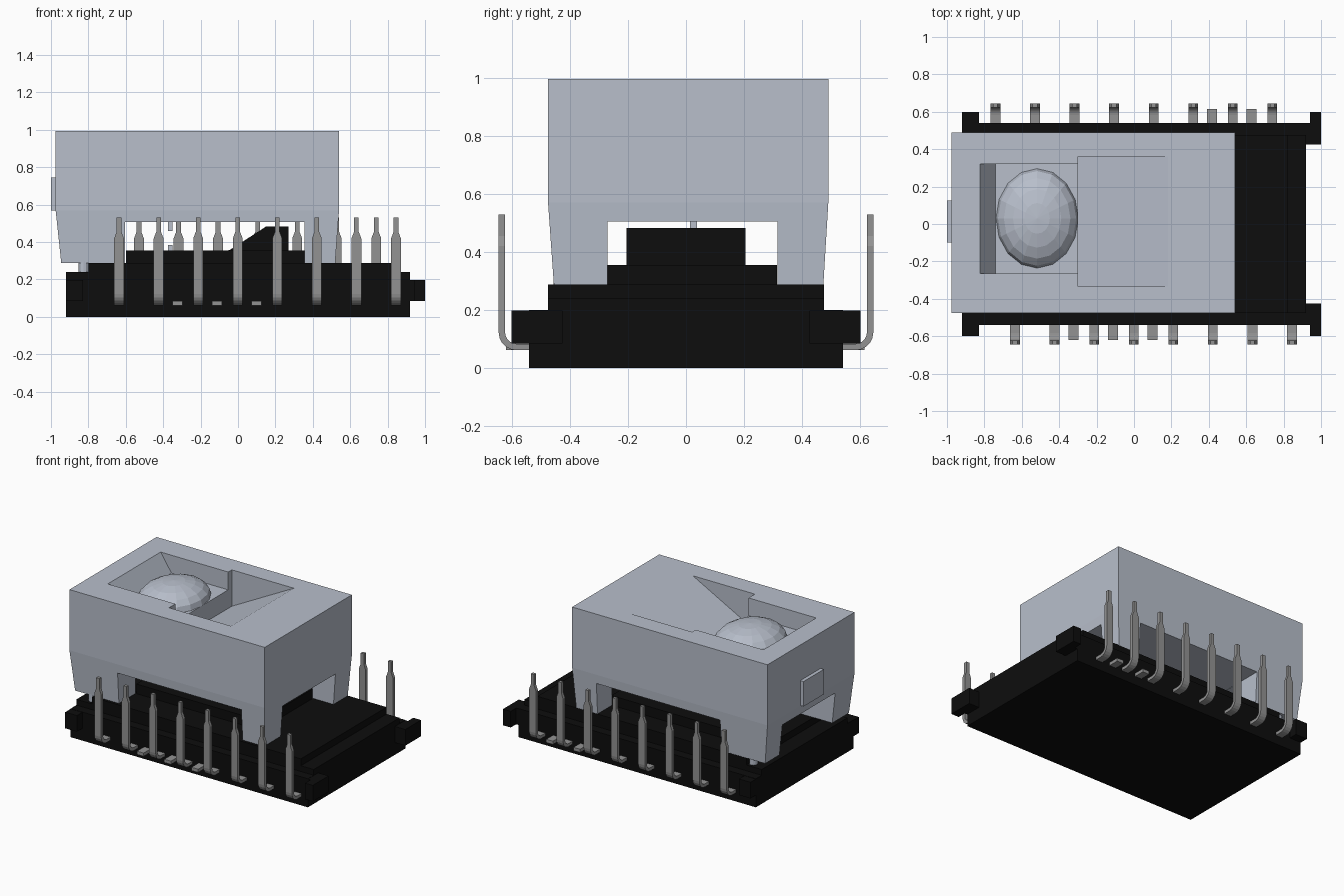
import bpy, bmesh, math

if "Cube" in bpy.data.objects:
    bpy.data.objects.remove(bpy.data.objects["Cube"])


def material(name, rgb):
    m = bpy.data.materials.new(name)
    m.diffuse_color = (*rgb, 1)
    m.use_nodes = True
    m.node_tree.nodes["Principled BSDF"].inputs["Base Color"].default_value = m.diffuse_color
    return m


GREY = material("pale_blue_grey", (0.48, 0.52, 0.60))
BLACK = material("black_plastic", (0.004, 0.004, 0.004))
METAL = material("pin_metal", (0.29, 0.29, 0.29))


def finish(bm, name, mat):
    bmesh.ops.recalc_face_normals(bm, faces=bm.faces)
    me = bpy.data.meshes.new(name)
    bm.to_mesh(me)
    bm.free()
    me.materials.append(mat)
    ob = bpy.data.objects.new(name, me)
    bpy.context.collection.objects.link(ob)
    return ob


def loft(name, rings, mat):
    """Skin a stack of equal-length point rings and cap the ends."""
    bm = bmesh.new()
    vs = [[bm.verts.new(p) for p in ring] for ring in rings]
    n = len(vs[0])
    for a, b in zip(vs, vs[1:]):
        for i in range(n):
            j = (i + 1) % n
            bm.faces.new((a[i], a[j], b[j], b[i]))
    bm.faces.new(vs[0])
    bm.faces.new(vs[-1])
    return finish(bm, name, mat)


def rect(x0, x1, y0, y1, z):
    return [(x0, y0, z), (x1, y0, z), (x1, y1, z), (x0, y1, z)]


def box(name, x0, x1, y0, y1, z0, z1, mat):
    return loft(name, [rect(x0, x1, y0, y1, z0), rect(x0, x1, y0, y1, z1)], mat)


def prism(name, profile, y0, y1, mat):
    """Extrude an xz profile along y."""
    return loft(name, [[(x, y, z) for x, z in profile] for y in (y0, y1)], mat)


# Stepped base
box("base_slab", -0.92, 0.92, -0.54, 0.54, 0, 0.2, BLACK)
box("base_step", -0.92, 0.92, -0.475, 0.475, 0.19, 0.24, BLACK)
box("base_deck", -0.80, 0.82, -0.475, 0.475, 0.23, 0.288, BLACK)
box("inner_platform", -0.60, 0.36, -0.27, 0.313, 0.28, 0.355, BLACK)
prism("ramp_block", [(-0.08, 0.345), (0.27, 0.345), (0.27, 0.483), (0.15, 0.483),
                     (-0.04, 0.36)], -0.205, 0.205, BLACK)

# Corner ears
for s in (-1, 1):
    ya, yb = sorted((s * 0.52, s * 0.60))
    box("left_ear", -0.92, -0.83, ya, yb, 0.085, 0.198, BLACK)
    box("right_ear", 0.94, 1.0, ya, yb, 0.085, 0.198, BLACK)
    ya, yb = sorted((s * 0.425, s * 0.54))
    box("right_ear_root", 0.91, 1.0, ya, yb, 0.085, 0.198, BLACK)

# Housing with tapered legs
housing = loft("housing", [rect(-0.945, 0.52, -0.455, 0.473, 0.288),
                           rect(-0.975, 0.54, -0.475, 0.49, 0.57),
                           rect(-0.975, 0.54, -0.475, 0.49, 0.995)], GREY)
cutters = [
    box("front_gap_cutter", -0.605, 0.355, -0.8, 0.8, 0.1, 0.507, GREY),
    box("side_gap_cutter", -1.2, 0.8, -0.27, 0.315, 0.1, 0.505, GREY),
    prism("lens_recess_cutter", [(-0.858, 1.045), (-0.74, 0.87), (-0.29, 0.87),
                                 (-0.29, 1.045)], -0.265, 0.32, GREY),
    prism("slope_recess_cutter", [(-0.3, 1.045), (-0.3, 0.74), (0.276, 1.045)],
          -0.335, 0.36, GREY),
]
bpy.context.view_layer.objects.active = housing
for c in cutters:
    c.hide_render = True
    mod = housing.modifiers.new("cut", "BOOLEAN")
    mod.operation = "DIFFERENCE"
    mod.solver = "EXACT"
    mod.object = c
    bpy.ops.object.modifier_apply(modifier=mod.name)
    bpy.data.objects.remove(c, do_unlink=True)

# Faceted lens in the recess
bm = bmesh.new()
bmesh.ops.create_uvsphere(bm, u_segments=16, v_segments=10, radius=1)
bmesh.ops.bisect_plane(bm, geom=bm.verts[:] + bm.edges[:] + bm.faces[:],
                       plane_co=(0, 0, -0.01), plane_no=(0, 0, 1), clear_inner=True)
bmesh.ops.scale(bm, vec=(0.22, 0.266, 0.12), verts=bm.verts)
bmesh.ops.translate(bm, vec=(-0.518, 0.03, 0.87), verts=bm.verts)
finish(bm, "lens", GREY)

# Side plate, locating pegs and feet
box("side_plate", -1.0, -0.97, -0.10, 0.125, 0.57, 0.745, GREY)
for z0, z1 in ((0.35, 0.385), (0.458, 0.52)):
    box("locating_peg", -0.374, -0.35, 0.013, 0.038, z0, z1, GREY)
for y in (-0.43, 0.43):
    ring = [(-0.825 + 0.027 * math.cos(i * math.pi / 6),
             y + 0.027 * math.sin(i * math.pi / 6)) for i in range(12)]
    loft("foot", [[(px, py, z) for px, py in ring] for z in (0.235, 0.295)], GREY)


def pin(name, x, s):
    """Bent strip: flat foot, curved bend, upright blade narrowing to a tip."""
    t, r = 0.011, 0.05
    path = [(0.52, 0.073, -90, 0.026)]
    for a in range(-90, 1, 18):
        rad = math.radians(a)
        path.append((0.584 + r * math.cos(rad), 0.123 + r * math.sin(rad), a, 0.026))
    path += [(0.634, 0.42, 0, 0.026), (0.634, 0.455, 0, 0.0125), (0.634, 0.53, 0, 0.0125)]
    rings = []
    for y, z, a, w in path:
        ny, nz = t * math.cos(math.radians(a)), t * math.sin(math.radians(a))
        rings.append([(x - w, s * (y - ny), z - nz), (x + w, s * (y - ny), z - nz),
                      (x + w, s * (y + ny), z + nz), (x - w, s * (y + ny), z + nz)])
    loft(name, rings, METAL)


# Pin rows and short cut stubs
for i in range(8):
    pin("front_pin", -0.636 + 0.2115 * i, -1)
    pin("back_pin", -0.741 + 0.2115 * i, 1)
for x in (-0.324, -0.112, 0.099):
    box("front_stub", x - 0.026, x + 0.026, -0.62, -0.52, 0.062, 0.085, METAL)
for x in (0.417, 0.628):
    box("back_stub", x - 0.026, x + 0.026, 0.52, 0.615, 0.062, 0.085, METAL)
